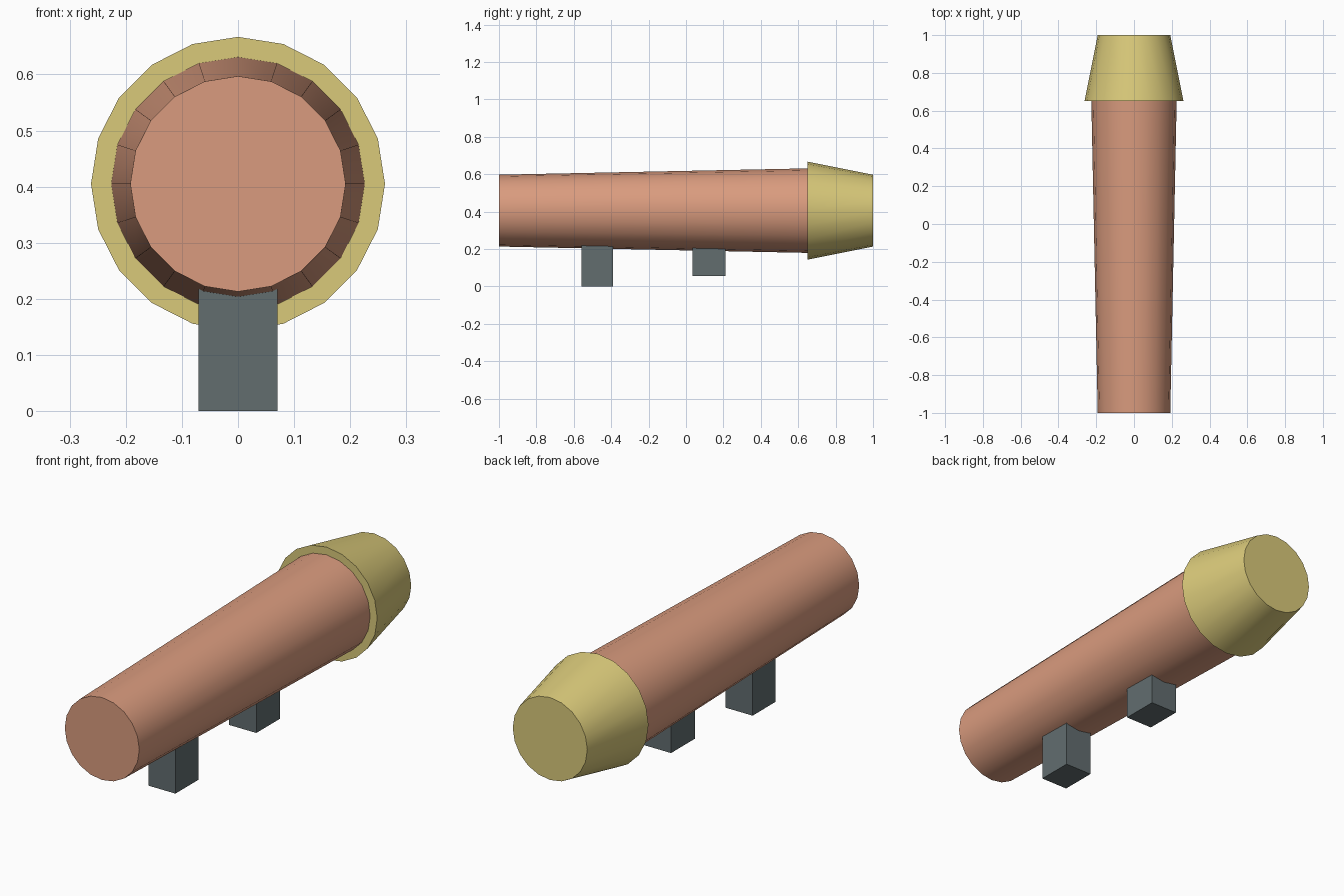
import bpy
import math

if "Cube" in bpy.data.objects:
    bpy.data.objects.remove(bpy.data.objects["Cube"])

AXIS_Z = 0.405  # height of the tube's centre line


def material(name, rgb):
    m = bpy.data.materials.new(name)
    m.diffuse_color = (*rgb, 1.0)
    m.use_nodes = True
    m.node_tree.nodes["Principled BSDF"].inputs["Base Color"].default_value = m.diffuse_color
    return m


copper = material("copper", (0.70, 0.33, 0.21))
brass = material("brass", (0.70, 0.59, 0.195))
steel = material("dark_steel", (0.122, 0.153, 0.159))


def tapered_tube(name, y0, y1, r0, r1, mat):
    """20-sided cone section lying along y, smooth with sharp rims."""
    bpy.ops.mesh.primitive_cone_add(
        vertices=20, radius1=r0, radius2=r1, depth=y1 - y0,
        location=(0, (y0 + y1) / 2, AXIS_Z), rotation=(-math.pi / 2, 0, 0))
    ob = bpy.context.object
    ob.name = name
    ob.data.materials.append(mat)
    bpy.ops.object.shade_smooth_by_angle(angle=math.radians(30))


def block(name, y0, y1, z0, z1, half_width, mat):
    bpy.ops.mesh.primitive_cube_add(
        size=1, location=(0, (y0 + y1) / 2, (z0 + z1) / 2))
    ob = bpy.context.object
    ob.name = name
    ob.scale = (2 * half_width, y1 - y0, z1 - z0)
    bpy.ops.object.transform_apply(location=False, rotation=False, scale=True)
    ob.data.materials.append(mat)


# Main body and flared end cap
tapered_tube("main_tube", -1.0, 0.655, 0.192, 0.226, copper)
tapered_tube("end_cap", 0.65, 1.0, 0.262, 0.192, brass)

# Mounting feet sunk into the underside
block("front_foot", -0.56, -0.39, 0.0, 0.24, 0.07, steel)
block("rear_foot", 0.035, 0.21, 0.055, 0.24, 0.07, steel)
